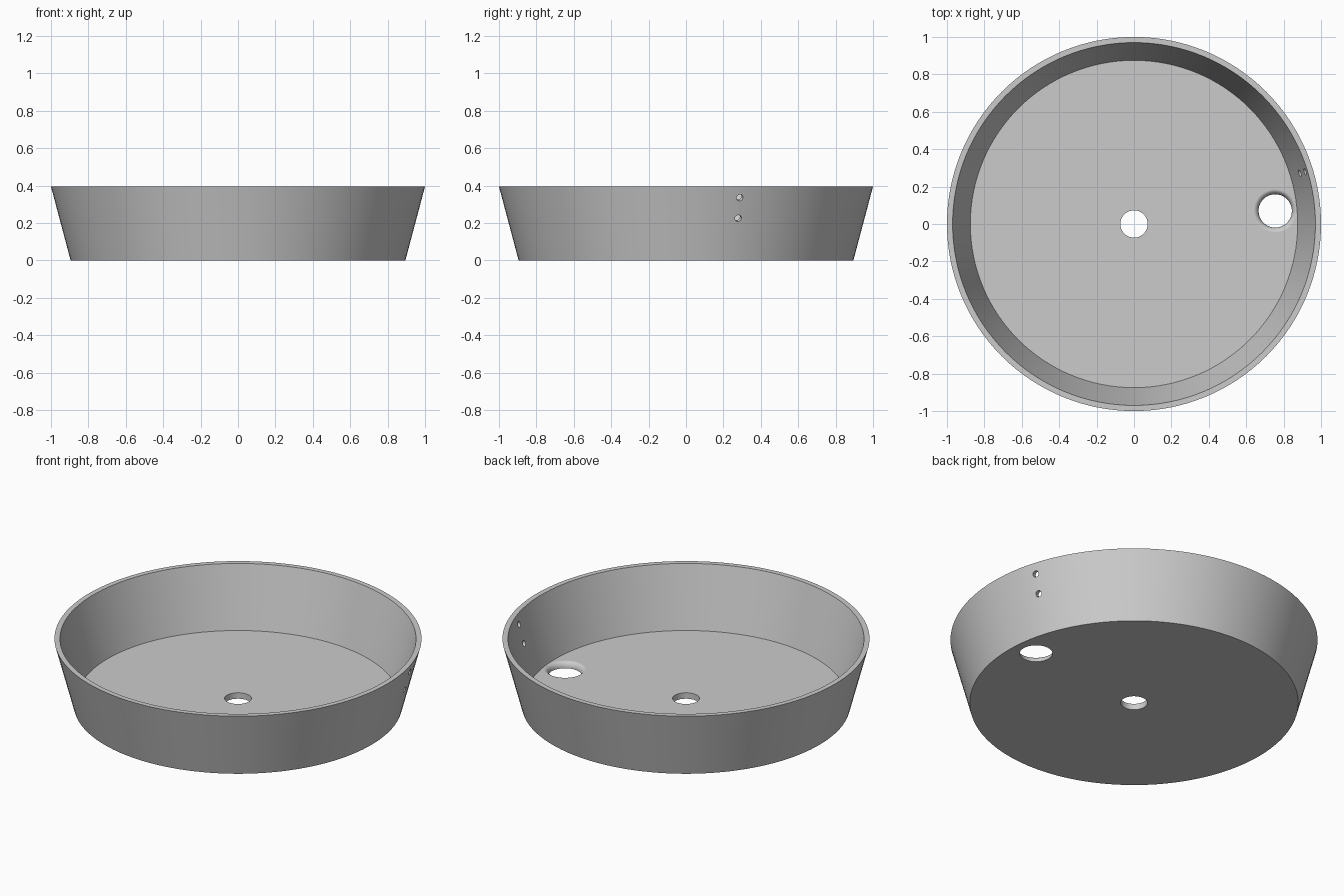
import bpy, bmesh, math
from mathutils import Matrix, Vector

cube = bpy.data.objects.get("Cube")
if cube:
    bpy.data.objects.remove(cube, do_unlink=True)

HEIGHT, FLOOR = 0.395, 0.036
grey = bpy.data.materials.new("plain grey")
grey.use_nodes = True
colour = (0.6, 0.6, 0.6, 1)
grey.diffuse_color = colour
grey.node_tree.nodes["Principled BSDF"].inputs["Base Color"].default_value = colour


def lathe(name, profile, segments, matrix=Matrix()):
    """Closed solid turned around z from (radius, height) points, bottom to top."""
    bm = bmesh.new()
    rings = []
    for r, z in profile:
        angles = [math.tau * i / segments for i in range(segments)]
        rings.append([bm.verts.new((r * math.cos(a), r * math.sin(a), z)) for a in angles])
    for low, high in zip(rings, rings[1:]):
        for i in range(segments):
            j = (i + 1) % segments
            bm.faces.new((low[i], low[j], high[j], high[i]))
    bm.faces.new(rings[0][::-1])
    bm.faces.new(rings[-1])
    bmesh.ops.recalc_face_normals(bm, faces=bm.faces)
    mesh = bpy.data.meshes.new(name)
    bm.to_mesh(mesh)
    bm.free()
    mesh.materials.append(grey)
    obj = bpy.data.objects.new(name, mesh)
    obj.matrix_world = matrix
    bpy.context.collection.objects.link(obj)
    return obj


# Tapered dish with thin rim and flat floor
dish = lathe("tapered_dish", [(0.895, 0), (1, HEIGHT), (0.97, HEIGHT), (0.875, FLOOR)], 128)

# Plain hole in the middle
cutters = [lathe("centre_hole_cutter", [(0.073, -0.1), (0.073, 0.1)], 48)]

# Side drain hole with a rounded upper lip
lip = 0.027
steps = [math.pi / 2 * i / 8 for i in range(9)]
drain = [(0.089, -0.1)]
drain += [(0.089 + lip * (1 - math.cos(a)), 0.002 + (FLOOR - 0.002) * math.sin(a)) for a in steps]
drain.append((0.089 + lip, FLOOR + 0.01))
cutters.append(lathe("drain_hole_cutter", drain, 64, Matrix.Translation((0.755, 0.07, 0))))

# Two small holes through the left wall, square to its slope
azimuth = math.radians(17)
slope = math.atan2(0.105, HEIGHT)
outward = Vector((math.cos(azimuth) * math.cos(slope),
                  math.sin(azimuth) * math.cos(slope), -math.sin(slope)))
turn = outward.to_track_quat('Z', 'Y').to_matrix().to_4x4()
for z in (0.225, 0.335):
    r = 0.895 + 0.105 * z / HEIGHT
    place = Matrix.Translation((r * math.cos(azimuth), r * math.sin(azimuth), z))
    cutters.append(lathe("wall_hole_cutter", [(0.018, -0.08), (0.018, 0.08)], 24, place @ turn))

# Cut the holes, then smooth the round surfaces
bpy.ops.object.select_all(action='DESELECT')
bpy.context.view_layer.objects.active = dish
dish.select_set(True)
for cutter in cutters:
    mod = dish.modifiers.new("hole", 'BOOLEAN')
    mod.operation = 'DIFFERENCE'
    mod.solver = 'EXACT'
    mod.object = cutter
    bpy.ops.object.modifier_apply(modifier=mod.name)
    bpy.data.objects.remove(cutter, do_unlink=True)
bpy.ops.object.shade_smooth_by_angle(angle=math.radians(30))
weighted = dish.modifiers.new("clean shading", 'WEIGHTED_NORMAL')
weighted.keep_sharp = True
